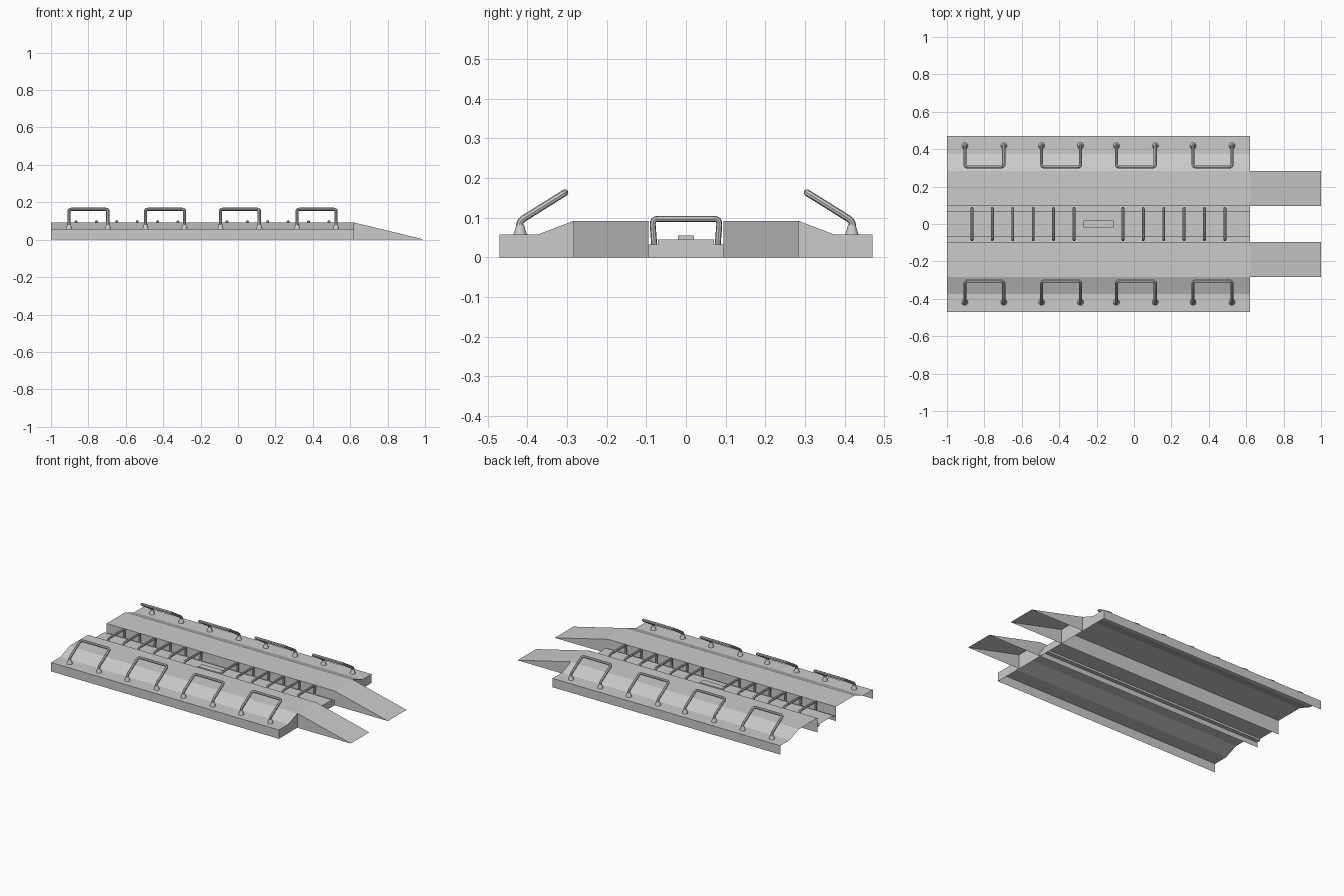
import bpy, bmesh
from mathutils import Vector

if "Cube" in bpy.data.objects:
    bpy.data.objects.remove(bpy.data.objects["Cube"])

X0, X1 = -1.0, 0.62      # deck ends
HALF = [(0.47, 0.0), (0.47, 0.057), (0.375, 0.057), (0.283, 0.092), (0.095, 0.092), (0.095, 0.0)]


def mesh_object(name, verts, faces):
    me = bpy.data.meshes.new(name)
    me.from_pydata(verts, [], faces)
    bm = bmesh.new()
    bm.from_mesh(me)
    bmesh.ops.recalc_face_normals(bm, faces=bm.faces)
    bm.to_mesh(me)
    bm.free()
    ob = bpy.data.objects.new(name, me)
    bpy.context.collection.objects.link(ob)
    return ob


def sheet(name, profile, x0, x1, cap=None):
    """Extrude an open y-z profile along x, optionally closing the x1 end."""
    n = len(profile)
    verts = [(x, y, z) for x in (x0, x1) for y, z in profile]
    faces = [(i, i + 1, n + i + 1, n + i) for i in range(n - 1)]
    if cap:
        faces.append(tuple(range(n, 2 * n)))
    return mesh_object(name, verts, faces)


def fillet(points, r, steps=4):
    """Round the inner corners of a path."""
    pts = [Vector(p) for p in points]
    out = [pts[0]]
    for a, b, c in zip(pts, pts[1:], pts[2:]):
        p, q = b + (a - b).normalized() * r, b + (c - b).normalized() * r
        for i in range(steps + 1):
            t = i / steps
            out.append(p * (1 - t) ** 2 + b * 2 * t * (1 - t) + q * t * t)
    return out + [pts[-1]]


def tube(name, points, radius, corner, radii=None):
    cu = bpy.data.curves.new(name, 'CURVE')
    cu.dimensions = '3D'
    cu.bevel_depth = radius
    cu.bevel_resolution = 2
    cu.use_fill_caps = True
    path = fillet(points, corner)
    sp = cu.splines.new('POLY')
    sp.points.add(len(path) - 1)
    for p, co in zip(sp.points, path):
        p.co = (*co, 1)
    ob = bpy.data.objects.new(name, cu)
    bpy.context.collection.objects.link(ob)
    bpy.ops.object.select_all(action='DESELECT')
    ob.select_set(True)
    bpy.context.view_layer.objects.active = ob
    bpy.ops.object.convert(target='MESH')
    bpy.ops.object.shade_smooth_by_angle()
    return bpy.context.object


def foot(name, x, y):
    # flared socket where a handrail meets the deck
    bpy.ops.mesh.primitive_cone_add(vertices=12, radius1=0.017, radius2=0.009, depth=0.026,
                                    location=(x, y, 0.07))
    bpy.context.object.name = name
    bpy.ops.object.shade_smooth_by_angle()


for side, s in (("left", 1), ("right", -1)):
    # hollow deck with stepped edge
    sheet(f"{side}_deck", [(y * s, z) for y, z in HALF], X0, X1, cap=True)

    # ramp, open underneath
    ya, yb = 0.095 * s, 0.283 * s
    mesh_object(f"{side}_ramp",
                [(X1, ya, 0), (X1, yb, 0), (X1, ya, 0.092), (X1, yb, 0.092), (1, ya, 0), (1, yb, 0)],
                [(2, 3, 5, 4), (0, 2, 4), (1, 3, 5)])

    # leaning handrails
    for i, x in enumerate((-0.8, -0.39, 0.01, 0.42)):
        a, b = x - 0.104, x + 0.104
        tube(f"{side}_handrail_{i}",
             [(a, 0.418 * s, 0.057), (a, 0.422 * s, 0.09), (a, 0.305 * s, 0.163),
              (b, 0.305 * s, 0.163), (b, 0.422 * s, 0.09), (b, 0.418 * s, 0.057)], 0.0085, 0.016)
        foot(f"{side}_handrail_foot_{i}a", a, 0.418 * s)
        foot(f"{side}_handrail_foot_{i}b", b, 0.418 * s)

# centre channel floor with side grooves
floor = [(-0.095, 0.032), (-0.07, 0.032), (-0.07, 0.045), (0.07, 0.045), (0.07, 0.032), (0.095, 0.032)]
sheet("channel_floor", floor, X0, X1)
sheet("channel_end", [(-0.095, 0)] + floor + [(0.095, 0)], X1 - 0.001, X1, cap=True)

# raised plate between the rung groups
sheet("centre_plate", [(-0.02, 0.045), (-0.02, 0.055), (0.02, 0.055), (0.02, 0.045)], -0.27, -0.11, cap=True)

# rungs bridging the channel, two groups of six
for g, start in enumerate((-0.866, -0.059)):
    for i in range(6):
        x = start + i * 0.109
        tube(f"rung_{g}_{i}", [(x, -0.08, 0.031), (x, -0.085, 0.097), (x, 0.085, 0.097), (x, 0.08, 0.031)],
             0.0075, 0.015)
